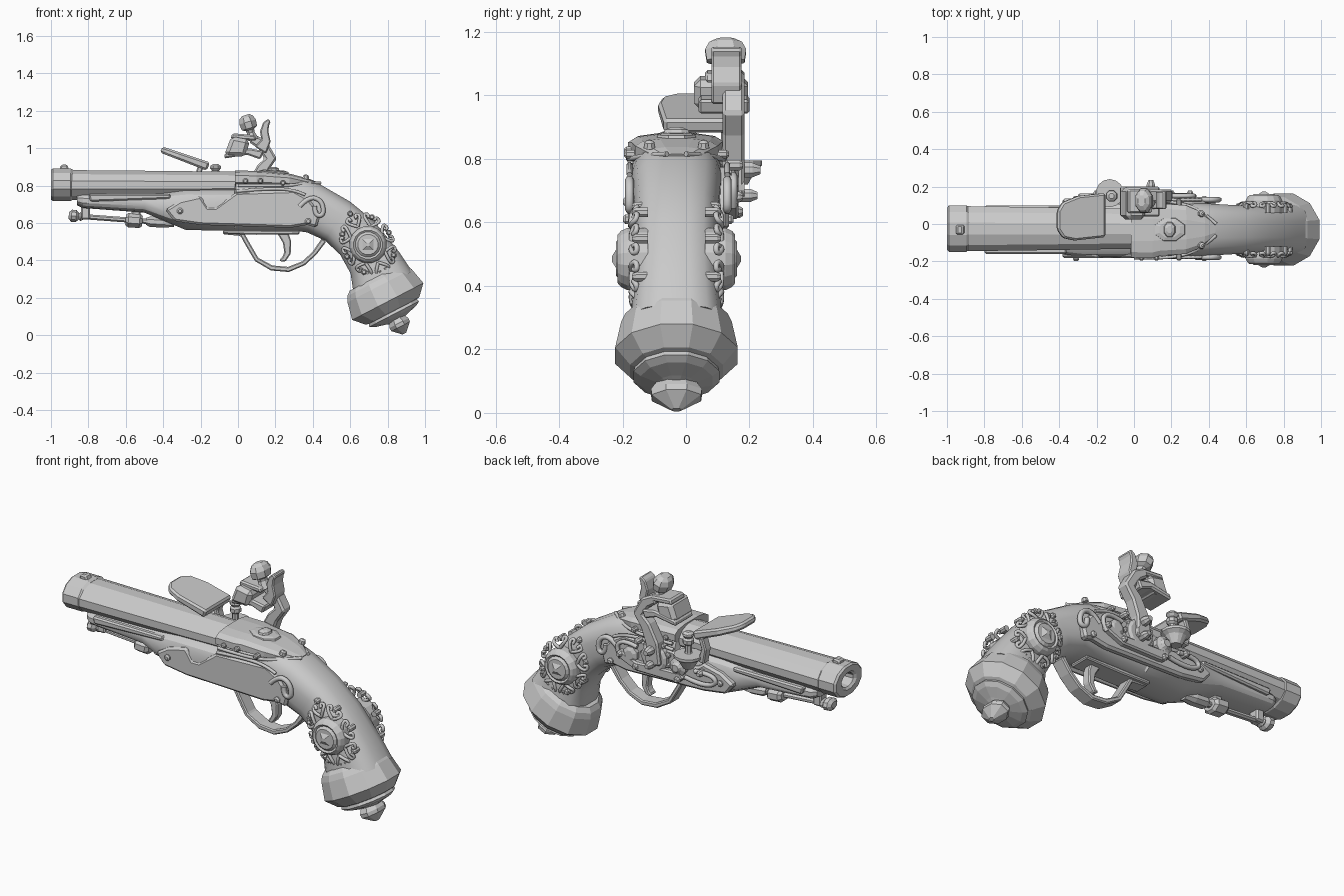
import bpy, bmesh, math
from mathutils import Vector as V

CY = -0.03  # centre plane of the gun


def mesh(name, verts, faces, bevel=0, smooth=0):
    me = bpy.data.meshes.new(name)
    me.from_pydata([tuple(v) for v in verts], [], faces)
    bm = bmesh.new()
    bm.from_mesh(me)
    bmesh.ops.recalc_face_normals(bm, faces=bm.faces)
    bm.to_mesh(me)
    bm.free()
    ob = bpy.data.objects.new(name, me)
    bpy.context.collection.objects.link(ob)
    if bevel:
        m = ob.modifiers.new("bevel", "BEVEL")
        m.width, m.segments = bevel, 1
    if smooth:
        bpy.context.view_layer.objects.active = ob
        ob.select_set(True)
        bpy.ops.object.shade_smooth_by_angle(angle=math.radians(smooth))
        ob.select_set(False)
    return ob


def bridge(name, rings, **kw):
    n = len(rings[0])
    faces = [(i * n + j, i * n + (j + 1) % n, (i + 1) * n + (j + 1) % n, (i + 1) * n + j)
             for i in range(len(rings) - 1) for j in range(n)]
    faces += [tuple(range(n)), tuple((len(rings) - 1) * n + j for j in range(n))]
    return mesh(name, [p for r in rings for p in r], faces, **kw)


def lathe(name, origin, axis, profile, n=12, ys=1.0, phase=0.5, **kw):
    """Profile of (distance along axis, radius); ys widens it sideways."""
    a, o = V(axis).normalized(), V(origin)
    v = V((0, 0, 1)) if abs(a.y) > .9 else V((0, 1, 0))
    u = a.cross(v)
    angs = [2 * math.pi * (j + phase) / n for j in range(n)]
    return bridge(name, [[o + a * d + u * r * math.cos(t) + v * r * ys * math.sin(t) for t in angs]
                         for d, r in profile], **kw)


def loft(name, stations, n=16, e=.7, **kw):
    """Stations of (top x, top z, bottom x, bottom z, half width)."""
    rings = []
    for tx, tz, bx, bz, w in stations:
        c, h = V(((tx + bx) / 2, CY, (tz + bz) / 2)), V(((tx - bx) / 2, 0, (tz - bz) / 2))
        ring = []
        for j in range(n):
            t = 2 * math.pi * (j + .5) / n
            s, k = math.sin(t), math.cos(t)
            ring.append(c + h * math.copysign(abs(s) ** e, s) + V((0, w * math.copysign(abs(k) ** e, k), 0)))
        m = max(abs(p.y - CY) for p in ring)
        rings.append([V((p.x, CY + (p.y - CY) * w / m, p.z)) for p in ring])
    return bridge(name, rings, **kw)


def prism(name, pts, y0, y1, bevel=.008):
    return bridge(name, [[(x, y, z) for x, z in pts] for y in (y0, y1)], bevel=bevel)


def ribbon(name, path, thick, y0, y1, bevel=.006):
    """Bent strap following a path in the side plane; thick is one value per point."""
    rings = []
    for i, (x, z) in enumerate(path):
        a, b = path[max(i - 1, 0)], path[min(i + 1, len(path) - 1)]
        n = V((a[1] - b[1], 0, b[0] - a[0])).normalized() * thick[i] / 2
        c = V((x, 0, z))
        rings.append([c + n + V((0, y0, 0)), c + n + V((0, y1, 0)), c - n + V((0, y1, 0)), c - n + V((0, y0, 0))])
    return bridge(name, rings, bevel=bevel)


def tube(name, pts, r):
    cu = bpy.data.curves.new(name, "CURVE")
    cu.dimensions, cu.bevel_depth, cu.bevel_resolution, cu.resolution_u = "3D", r, 1, 4
    cu.use_fill_caps = True
    sp = cu.splines.new("NURBS")
    sp.points.add(len(pts) - 1)
    for p, c in zip(sp.points, pts):
        p.co = (*c, 1)
    sp.use_endpoint_u, sp.order_u = True, 3
    tmp = bpy.data.objects.new("tmp", cu)
    bpy.context.collection.objects.link(tmp)
    me = bpy.data.meshes.new_from_object(tmp.evaluated_get(bpy.context.evaluated_depsgraph_get()))
    bpy.data.objects.remove(tmp)
    bpy.context.collection.objects.link(bpy.data.objects.new(name, me))


def bolt(name, x, y, z, side, r=.02, h=.025):
    lathe(name, (x, y, z), (0, side, 0), [(-.02, r), (h * .6, r), (h, r * .55)], n=8)


# Barrel, muzzle ring with open bore, front sight
lathe("barrel", (-.9, CY + .005, .803), (1, 0, 0), [(0, .083), (.45, .079), (.89, .074)], 12, 1.5)
lathe("muzzle_ring", (-1, CY + .005, .805), (1, 0, 0),
      [(.1, .035), (.01, .038), (0, .05), (0, .082), (.01, .09), (.105, .09), (.118, .082), (.118, .05)], 12, 1.42)
prism("front_sight", [(-.955, .88), (-.95, .91), (-.915, .915), (-.9, .88)], CY - .025, CY + .025)

# Stock and grip
loft("stock", [(-.86, .755, -.86, .695, .09), (-.83, .76, -.83, .68, .11), (-.5, .765, -.5, .655, .115),
               (-.4, .77, -.37, .6, .13), (-.28, .79, -.28, .562, .145), (-.02, .79, -.02, .556, .147),
               (-.01, .868, -.01, .556, .147), (.25, .857, .22, .556, .147), (.35, .842, .3, .558, .143),
               (.44, .808, .37, .548, .138), (.6, .716, .465, .505, .13), (.73, .61, .545, .43, .127),
               (.865, .444, .6, .33, .133), (.935, .34, .618, .21, .145)], smooth=30)
for s in (-1, 1):
    prism("fore_end_rail", [(-.8, .755), (-.36, .755), (-.36, .73), (-.79, .715)], CY + s * .095, CY + s * .13)

# Butt cap and finial
cap, ax = (.757, CY, .265), (.46, 0, -.888)
lathe("butt_cap", cap, ax, [(-.05, .16), (-.03, .185), (0, .2), (.095, .222), (.15, .168), (.155, .15),
                            (.17, .155), (.185, .13), (.2, .07), (.21, .04)], 12, .9)
lathe("butt_finial", cap, ax, [(.19, .045), (.225, .062), (.245, .06), (.288, .012)], 8, 1.4)

# Ramrod with its tip and thimbles
ro, ra = (-.9, CY, .64), (1, 0, -.075)
lathe("ramrod", ro, ra, [(.02, .015), (.56, .015)], 8, 1.4)
lathe("ramrod_tip", ro, ra, [(-.005, .018), (.01, .034), (.035, .034), (.05, .018), (.06, .026), (.075, .016)], 10, 1.4)
lathe("ramrod_thimble", ro, ra, [(.3, .03), (.315, .042), (.375, .042), (.39, .03)], 8, 1.4)
lathe("ramrod_socket", ro, ra, [(.41, .02), (.43, .03), (.5, .03), (.56, .02)], 8, 1.4)
for x in (-.82, -.55):
    prism("ramrod_hanger", [(x - .02, .62), (x - .02, .7), (x + .03, .7), (x + .03, .62)], CY - .03, CY + .03)

# Side plate on the front, lock plate on the back
plate = [(-.39, .67), (-.31, .72), (-.2, .745), (-.16, .685), (-.12, .685), (-.01, .765), (.3, .775), (.38, .73),
         (.44, .645), (.42, .575), (.37, .59), (.28, .575), (-.2, .59), (-.34, .61)]
prism("side_plate", plate, -.183, -.15, .012)
prism("lock_plate", [(x, z + (.03 if -.17 < x < -.1 else 0)) for x, z in plate], .09, .135, .012)
for s, y in ((-1, -.178), (1, .13)):
    for x, z in ((-.31, .665), (.375, .61)):
        bolt("plate_screw", x, y, z, s, .017, .02)
    tube("plate_scroll", [(.33, y, .69), (.38, y, .745), (.45, y, .72), (.46, y, .64), (.41, y, .64), (.41, y, .69)], .014)
    tube("plate_rim", [(-.01, y - s * .005, .77), (.15, y, .785), (.3, y, .78), (.36, y, .75)], .009)

# Lock mechanism
lathe("tumbler_wheel", (.09, .12, .71), (0, 1, 0), [(0, .08), (.035, .08), (.045, .065), (.045, .04), (.065, .035)], 14)
for k in range(9):
    t = k * math.tau / 9
    bolt("wheel_tooth", .09 + .08 * math.cos(t), .13, .71 + .08 * math.sin(t), 1, .016, .022)
bolt("cock_screw", .09, .17, .765, 1, .025, .065)
bolt("wheel_screw", .09, .17, .685, 1, .022, .055)
lathe("small_wheel", (-.06, .12, .7), (0, 1, 0), [(0, .05), (.04, .05), (.05, .03), (.065, .02)], 10)
lathe("sear_wheel", (.24, .12, .69), (0, 1, 0), [(0, .045), (.035, .045), (.045, .025)], 8)
prism("lock_bridle", [(-.1, .64), (-.08, .67), (.2, .66), (.3, .7), (.32, .66), (.2, .61), (-.05, .61)], .12, .165)
tube("main_spring", [(-.1, .15, .65), (-.2, .15, .63), (-.3, .15, .66), (-.27, .15, .71), (-.16, .15, .7)], .013)
tube("sear_spring", [(.2, .15, .74), (.28, .15, .76), (.34, .15, .71), (.3, .15, .65)], .012)
for x, z in ((-.06, .63), (.2, .635), (.3, .68), (.19, .78), (-.2, .7)):
    bolt("lock_screw", x, .15, z, 1, .018, .03)

# Priming pan, post and frizzen
lathe("pan", (-.13, .165, .75), (0, 0, 1), [(-.03, .03), (.015, .055), (.03, .075), (.045, .075)], 14)
lathe("pan_post", (-.12, .15, .78), (0, 0, 1), [(0, .03), (.02, .018), (.06, .018), (.07, .03), (.09, .03), (.1, .02),
                                                (.115, .033), (.125, .03), (.135, .015)], 8)
o, d, nn = V((-.165, 0, .885)), V((-.935, 0, .355)), V((.355, 0, .935))
shape = [(0, .165), (0, -.07), (.17, -.088), (.235, -.075), (.268, -.03), (.268, .07), (.24, .115), (.15, .15)]
bridge("frizzen", [[o + d * u + V((0, y, 0)) + nn * (h * (1 - u)) for u, y in shape] for h in (-.005, .042)], bevel=.01)
ribbon("frizzen_arm", [(-.2, .9), (-.22, .84), (-.2, .76)], [.03, .03, .04], .11, .16)

# Cock: arm, jaws, flint, spur and top screw
ribbon("cock_arm", [(.08, .68), (.09, .8), (.13, .89), (.175, .945), (.13, 1.02), (.07, 1.055)],
       [.09, .08, .065, .065, .06, .05], .115, .185, .01)
prism("cock_lower_jaw", [(-.075, .945), (-.07, .975), (.06, 1.0), (.14, .985), (.12, .94), (.05, .965)], .04, .2)
prism("flint", [(-.075, .96), (-.035, 1.065), (.065, 1.045), (.04, .955)], .025, .195, .02)
prism("cock_upper_jaw", [(-.04, 1.05), (-.03, 1.08), (.09, 1.07), (.1, 1.04)], .06, .185)
ribbon("cock_spur", [(.12, .99), (.15, 1.04), (.14, 1.09), (.15, 1.13), (.168, 1.15)], [.07, .05, .045, .035, .02], .08, .175)
lathe("cock_top_screw", (.08, .125, 1.045), (-.3, 0, 1), [(0, .035), (.04, .022), (.055, .025), (.065, .046), (.1, .05),
                                                         (.125, .04), (.138, .022)], 8, 1.4)

# Tang plate over the wrist with its screw boss and edge studs
loft("tang_plate", [(-.015, .882, -.015, .79, .15), (.1, .88, .1, .79, .152), (.14, .878, .14, .79, .14),
                    (.28, .864, .27, .79, .13), (.38, .838, .35, .78, .09), (.435, .816, .41, .77, .04)], 12)
lathe("tang_boss", (.19, CY, .865), (.05, 0, 1), [(0, .09), (.012, .085), (.018, .06)], 8, .75)
lathe("tang_screw", (.19, CY, .88), (0, 0, 1), [(0, .035), (.012, .03), (.02, .015)], 8, 1.3)
for s in (-1, 1):
    for x, z in ((.04, .825), (.12, .825), (.24, .815)):
        bolt("tang_stud", x, CY + s * .145, z, s, .015, .02)
    lathe("tang_bead", (.36, CY + s * .085, .835), (.3, 0, 1), [(0, .02), (.018, .016), (.025, .006)], 8)
    tube("tang_edge", [(0, CY + s * .15, .8), (.14, CY + s * .153, .8), (.26, CY + s * .14, .8), (.36, CY + s * .1, .81),
                       (.44, CY + s * .03, .815)], .009)

# Trigger and guard
ribbon("trigger_guard", [(-.08, .55), (.02, .545), (.05, .49), (.1, .405), (.18, .36), (.27, .352), (.35, .385),
                         (.41, .44), (.46, .51)], [.02, .03, .025, .025, .028, .028, .025, .025, .03], CY - .04, CY + .04)
ribbon("guard_plate", [(-.08, .553), (.1, .55), (.33, .55)], [.02, .025, .02], CY - .06, CY + .06)
ribbon("trigger", [(.23, .57), (.262, .5), (.265, .44), (.245, .405), (.225, .4)], [.06, .045, .035, .028, .015],
       CY - .025, CY + .025)

# Grip medallions with gem, scrolls and beads on both sides
for s in (-1, 1):
    mx, mz = .695, .485
    lathe("medallion", (mx, CY + s * .09, mz), (0, s, 0), [(0, .1), (.065, .1), (.085, .09), (.095, .078), (.088, .068),
                                                          (.1, .055)], 16)
    lathe("medallion_gem", (mx, CY + s * .18, mz), (0, s, 0), [(0, .042), (.01, .042), (.023, .012)], 4)
    def at(t, r, y):
        a, b = math.cos(t) * r * 1.22, math.sin(t) * r * .95
        return (mx + .5 * a + .87 * b, CY + s * y, mz - .87 * a + .5 * b)
    for k in range(8):
        t = k * math.tau / 8
        for q in (-1, 1):
            tube("medallion_scroll", [at(t, .09, .14), at(t + q * .25, .115, .145), at(t + q * .32, .14, .125),
                                      at(t + q * .12, .145, .125), at(t + q * .14, .125, .135)], .009)
        x, y, z = at(t, .155 if k % 4 == 0 else .135, .11)
        bolt("medallion_bead", x, y, z, s, .016, .03)
